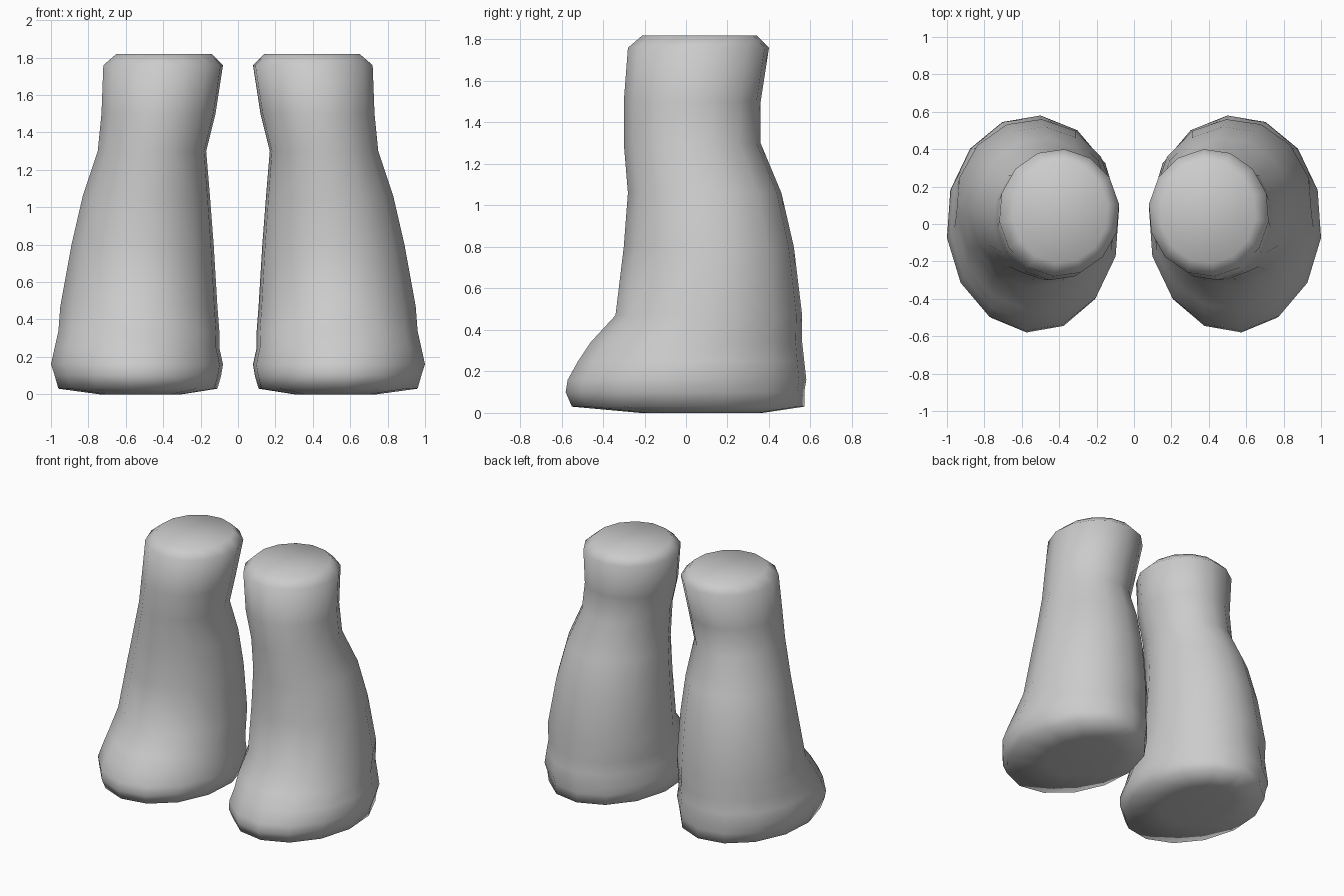
import bpy
import bmesh
from math import cos, sin, radians, tau

SIDES = 14

# Boot cross-sections from sole to cuff: height, inner x, outer x, front y, back y
SECTIONS = [
    (0.0, 0.30, 0.74, -0.22, 0.37),
    (0.03, 0.11, 0.96, -0.55, 0.57),
    (0.1, 0.09, 0.98, -0.58, 0.57),
    (0.16, 0.08, 1.0, -0.57, 0.58),
    (0.25, 0.1, 0.98, -0.52, 0.57),
    (0.34, 0.1, 0.96, -0.46, 0.56),
    (0.47, 0.11, 0.95, -0.34, 0.56),
    (0.8, 0.13, 0.89, -0.3, 0.52),
    (1.06, 0.15, 0.83, -0.28, 0.46),
    (1.3, 0.17, 0.75, -0.3, 0.36),
    (1.5, 0.12, 0.73, -0.3, 0.36),
    (1.76, 0.08, 0.72, -0.28, 0.4),
    (1.82, 0.14, 0.65, -0.21, 0.34),
]


def make_material(name, color):
    mat = bpy.data.materials.new(name)
    mat.use_nodes = True
    mat.diffuse_color = color
    mat.node_tree.nodes["Principled BSDF"].inputs["Base Color"].default_value = color
    return mat


def unit_ring():
    """Polygon scaled so that it exactly fills -1..1 on both axes."""
    angles = [radians(95) + tau * i / SIDES for i in range(SIDES)]
    wide = max(abs(cos(a)) for a in angles)
    deep = max(abs(sin(a)) for a in angles)
    return [(cos(a) / wide, sin(a) / deep) for a in angles]


def make_boot(name, side, mat):
    bm = bmesh.new()
    rings = []
    for z, x_in, x_out, y_front, y_back in SECTIONS:
        cx, rx = (x_in + x_out) / 2, (x_out - x_in) / 2
        cy, ry = (y_front + y_back) / 2, (y_back - y_front) / 2
        rings.append([bm.verts.new((side * (cx + rx * u), cy + ry * v, z))
                      for u, v in unit_ring()])

    # Walls between neighbouring sections
    for low, high in zip(rings, rings[1:]):
        for i in range(SIDES):
            j = (i + 1) % SIDES
            bm.faces.new((low[i], low[j], high[j], high[i]))

    # Sole and closed top
    bm.faces.new(rings[0])
    bm.faces.new(rings[-1])
    bmesh.ops.recalc_face_normals(bm, faces=bm.faces)
    for face in bm.faces:
        face.smooth = True

    mesh = bpy.data.meshes.new(name)
    bm.to_mesh(mesh)
    bm.free()
    mesh.materials.append(mat)
    boot = bpy.data.objects.new(name, mesh)
    bpy.context.collection.objects.link(boot)
    return boot


default_cube = bpy.data.objects.get("Cube")
if default_cube:
    bpy.data.objects.remove(default_cube, do_unlink=True)

grey = make_material("plain grey", (0.6, 0.6, 0.6, 1))

# Mirrored pair
make_boot("left_boot", 1, grey)
make_boot("right_boot", -1, grey)
